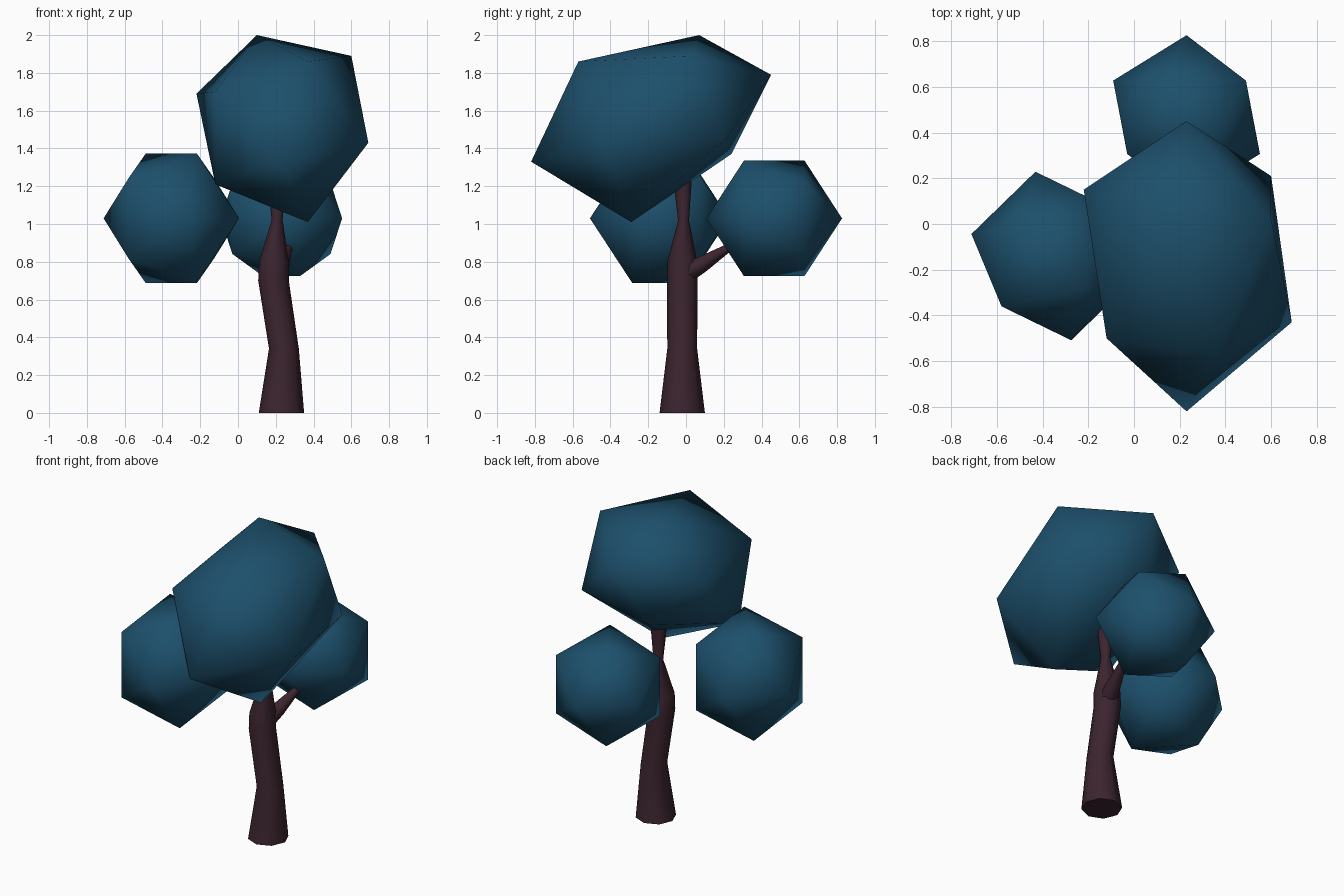
import bpy, bmesh, math
from mathutils import Vector, Matrix

if "Cube" in bpy.data.objects:
    bpy.data.objects.remove(bpy.data.objects["Cube"])


def material(name, color):
    m = bpy.data.materials.new(name)
    m.diffuse_color = (*color, 1)
    m.use_nodes = True
    m.node_tree.nodes["Principled BSDF"].inputs["Base Color"].default_value = m.diffuse_color
    return m


BARK = material("bark", (0.045, 0.018, 0.028))
LEAF = material("leaf", (0.012, 0.08, 0.15))


def finish(name, bm, mat):
    bmesh.ops.recalc_face_normals(bm, faces=bm.faces)
    me = bpy.data.meshes.new(name)
    bm.to_mesh(me)
    bm.free()
    ob = bpy.data.objects.new(name, me)
    bpy.context.collection.objects.link(ob)
    me.materials.append(mat)
    for p in me.polygons:
        p.use_smooth = len(p.vertices) < 5   # end caps stay flat
    return ob


def tube(name, path, axis, sides):
    """Skin rings of (x, y, z, radius), all square to one axis."""
    bm = bmesh.new()
    turn = Vector((0, 0, 1)).rotation_difference(Vector(axis))
    rings = []
    for x, y, z, r in path:
        ring = []
        for i in range(sides):
            a = 2 * math.pi * i / sides
            ring.append(bm.verts.new(Vector((x, y, z)) + turn @ Vector((r * math.cos(a), r * math.sin(a), 0))))
        rings.append(ring)
    for a, b in zip(rings, rings[1:]):
        for i in range(sides):
            j = (i + 1) % sides
            bm.faces.new((a[i], a[j], b[j], b[i]))
    bm.faces.new(rings[0])
    bm.faces.new(rings[-1])
    return finish(name, bm, BARK)


def leaf_ball(name, center, radius, scale, spin):
    """Icosahedron with its pole laid along y, then turned about z."""
    bm = bmesh.new()
    m = (Matrix.Translation(center) @ Matrix.Rotation(math.radians(spin), 4, 'Z')
         @ Matrix.Diagonal((*scale, 1)) @ Matrix.Rotation(math.pi / 2, 4, 'X'))
    bmesh.ops.create_icosphere(bm, subdivisions=1, radius=radius, matrix=m)
    return finish(name, bm, LEAF)


# Crooked trunk, pinched below the canopy
tube("trunk", [(0.23, -0.02, 0, 0.12), (0.243, -0.02, 0.34, 0.079),
               (0.188, -0.02, 0.70, 0.081), (0.19, -0.02, 0.80, 0.079),
               (0.207, -0.013, 1.02, 0.029), (0.207, -0.02, 1.30, 0.055)],
     (0, 0, 1), 8)

# Side branch reaching the rear foliage
tube("branch", [(0.20, 0.0, 0.74, 0.055), (0.23, 0.09, 0.79, 0.043),
                (0.262, 0.21, 0.865, 0.024), (0.28, 0.30, 0.91, 0.03)],
     (0.07, 0.22, 0.125), 8)

# Small foliage balls
leaf_ball("rear_foliage", (0.23, 0.467, 1.03), 0.359, (1, 1, 1), 0)
leaf_ball("left_foliage", (-0.353, -0.14, 1.03), 0.359, (1.03, 1.05, 1.125), 12)

# Large lopsided canopy: distorted icosahedron (two poles and two rings of five)
canopy_points = [
    (0.23, -0.82, 1.33), (0.23, 0.45, 1.79),
    (-0.22, 0.15, 1.69), (0.10, 0.07, 2.0), (0.60, 0.02, 1.89), (0.60, 0.21, 1.45), (0.09, 0.24, 1.37),
    (0.69, -0.43, 1.43), (0.37, -0.57, 1.86), (-0.12, -0.50, 1.70), (-0.12, -0.37, 1.21), (0.37, -0.29, 1.01)]
bm = bmesh.new()
for p in canopy_points:
    bm.verts.new(p)
bmesh.ops.convex_hull(bm, input=bm.verts)
finish("main_canopy", bm, LEAF)
